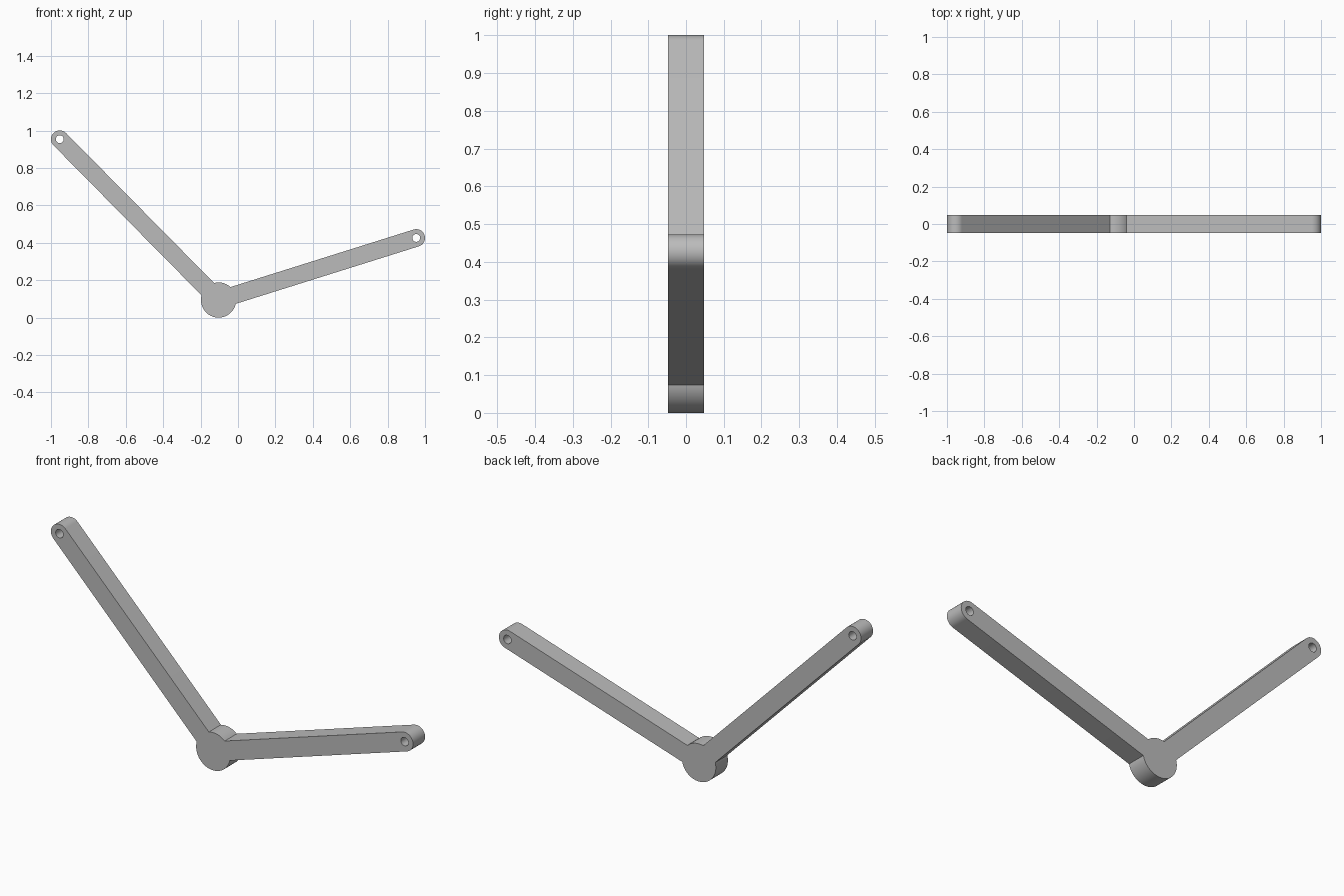
import bpy
import bmesh
from math import asin, atan2, cos, pi, radians, sin, tau

cube = bpy.data.objects.get("Cube")
if cube:
    bpy.data.objects.remove(cube, do_unlink=True)

HUB, HUB_R = (-0.104, 0.094), 0.094
TIPS = [(0.953, 0.426), (-0.953, 0.954)]   # counter-clockwise order
ARM_R, HOLE_R, HALF_DEPTH = 0.047, 0.021, 0.0475


def arc(center, radius, start, end, steps):
    """Points along an arc, both ends included."""
    angles = [start + (end - start) * i / steps for i in range(steps + 1)]
    return [(center[0] + radius * cos(a), center[1] + radius * sin(a)) for a in angles]


def add_loop(curve, points):
    spline = curve.splines.new("POLY")
    spline.points.add(len(points) - 1)
    for p, (x, y) in zip(spline.points, points):
        p.co = (x, y, 0, 1)
    spline.use_cyclic_u = True


# Outline: rounded arm tips joined by arcs of the hub
spread = asin(ARM_R / HUB_R)
headings = [atan2(t[1] - HUB[1], t[0] - HUB[0]) for t in TIPS]
outline = []
for i, (tip, a) in enumerate(zip(TIPS, headings)):
    outline += arc(tip, ARM_R, a - pi / 2, a + pi / 2, 24)
    following = headings[1] if i == 0 else headings[0] + tau
    outline += arc(HUB, HUB_R, a + spread, following - spread, 16 if i == 0 else 48)

curve = bpy.data.curves.new("two_arm_lever", "CURVE")
curve.dimensions = "2D"
curve.fill_mode = "BOTH"
curve.extrude = HALF_DEPTH
add_loop(curve, outline)

# Pin hole through each tip
for tip in TIPS:
    add_loop(curve, arc(tip, HOLE_R, 0, tau, 32)[:-1])

lever = bpy.data.objects.new("two_arm_lever", curve)
bpy.context.collection.objects.link(lever)
lever.rotation_euler.x = radians(90)
bpy.ops.object.select_all(action="DESELECT")
lever.select_set(True)
bpy.context.view_layer.objects.active = lever
bpy.ops.object.convert(target="MESH")
lever = bpy.context.object

# Weld the caps to the walls
bm = bmesh.new()
bm.from_mesh(lever.data)
bmesh.ops.remove_doubles(bm, verts=bm.verts, dist=0.0001)
bmesh.ops.recalc_face_normals(bm, faces=bm.faces)
bm.to_mesh(lever.data)
bm.free()
bpy.ops.object.shade_smooth_by_angle(angle=radians(30))

# Plain grey finish
grey = bpy.data.materials.new("plain_grey")
grey.use_nodes = True
color = (0.5, 0.5, 0.5, 1)
grey.diffuse_color = color
grey.node_tree.nodes["Principled BSDF"].inputs["Base Color"].default_value = color
lever.data.materials.clear()
lever.data.materials.append(grey)
